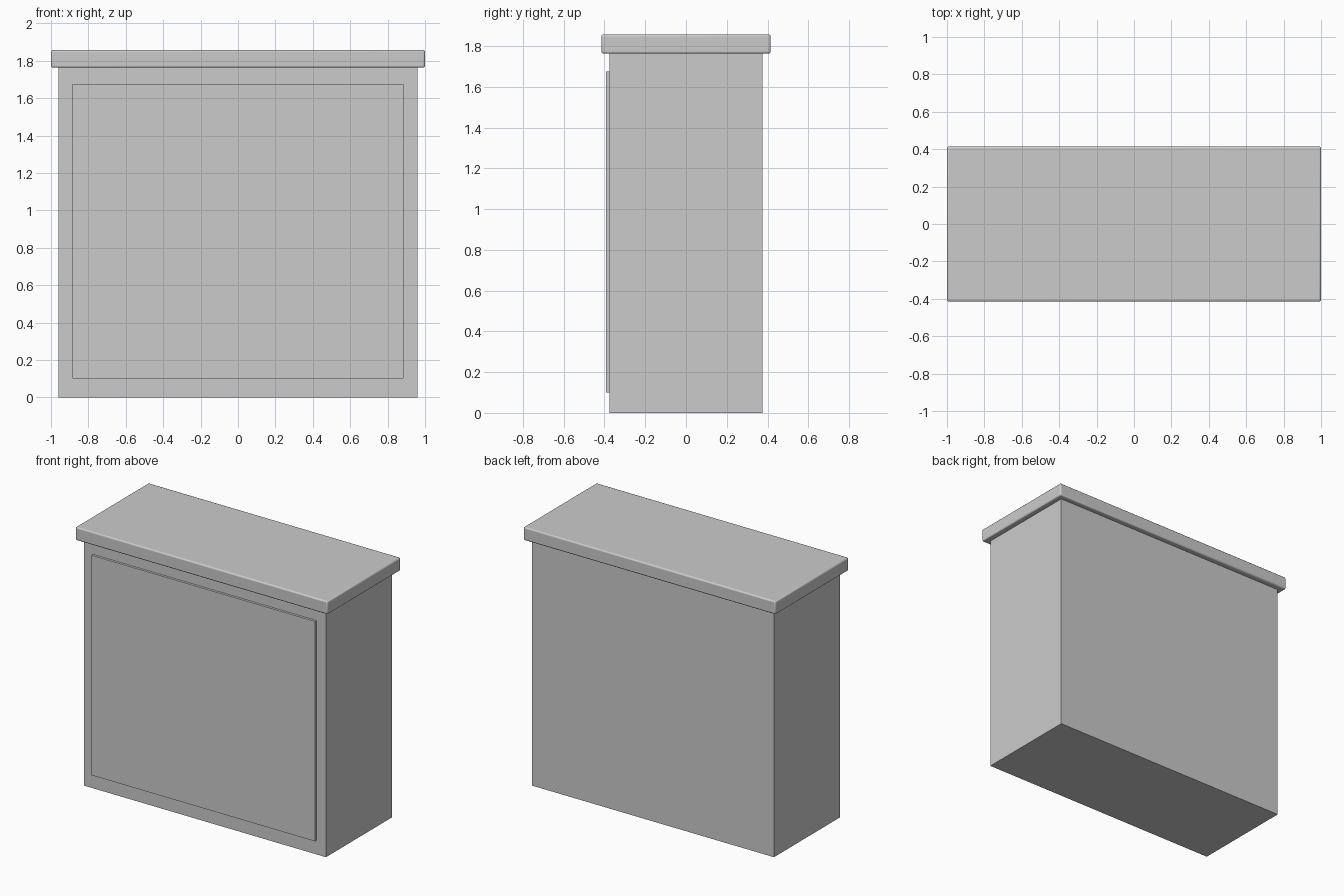
import bpy

if "Cube" in bpy.data.objects:
    bpy.data.objects.remove(bpy.data.objects["Cube"])


def box(name, lo, hi, bevel=0.0):
    """Axis-aligned box between two corners, optionally with rounded edges."""
    centre = [(a + b) / 2 for a, b in zip(lo, hi)]
    bpy.ops.mesh.primitive_cube_add(size=1, location=centre)
    ob = bpy.context.object
    ob.name = name
    ob.scale = [b - a for a, b in zip(lo, hi)]
    bpy.ops.object.transform_apply(location=False, rotation=False, scale=True)
    if bevel:
        mod = ob.modifiers.new("rounded_edges", 'BEVEL')
        mod.width = bevel
        mod.segments = 3
        bpy.ops.object.shade_smooth_by_angle()
    return ob


# Main cabinet body
box("cabinet_body", (-0.96, -0.375, 0.0), (0.96, 0.375, 1.765))

# Thin raised panel on the front
box("front_panel", (-0.885, -0.392, 0.10), (0.885, -0.37, 1.676))

# Overhanging top slab with softened edges
box("top_slab", (-1.0, -0.415, 1.763), (1.0, 0.415, 1.857), bevel=0.01)
